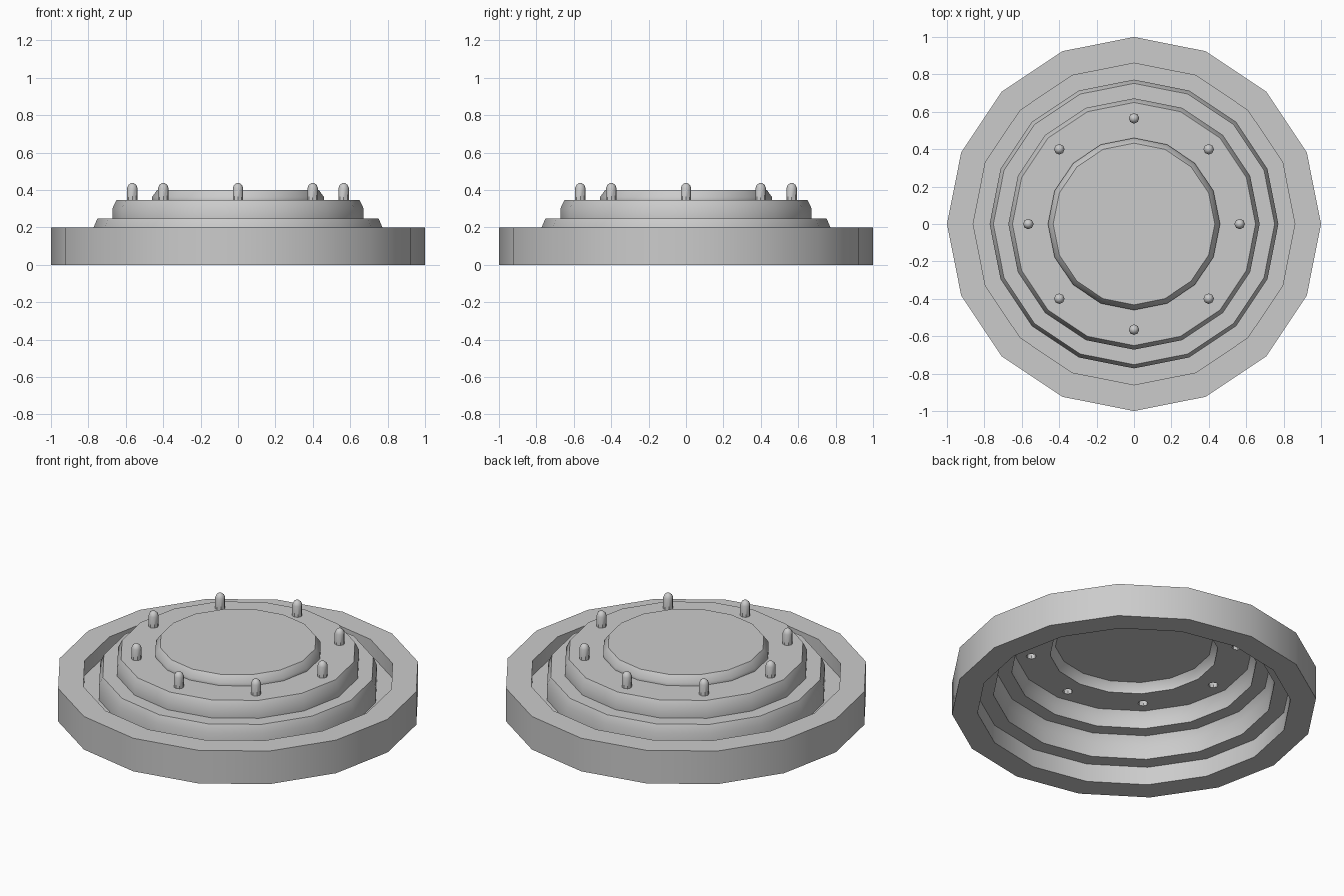
import bpy, bmesh
from math import cos, sin, tau, radians

if "Cube" in bpy.data.objects:
    bpy.data.objects.remove(bpy.data.objects["Cube"])

SIDES = 16
DECK_Z = 0.345
PIN_R = 0.028

grey = bpy.data.materials.new("plain grey")
grey.use_nodes = True
grey.diffuse_color = (0.6, 0.6, 0.6, 1)
grey.node_tree.nodes["Principled BSDF"].inputs["Base Color"].default_value = (0.6, 0.6, 0.6, 1)


def finish(bm, name):
    mesh = bpy.data.meshes.new(name)
    bm.to_mesh(mesh)
    bm.free()
    mesh.materials.append(grey)
    obj = bpy.data.objects.new(name, mesh)
    bpy.context.collection.objects.link(obj)
    bpy.ops.object.select_all(action='DESELECT')
    obj.select_set(True)
    bpy.context.view_layer.objects.active = obj
    bpy.ops.object.shade_smooth_by_angle(angle=radians(44))
    return obj


def circle(bm, radius, z, sides, cx=0, cy=0):
    return [bm.verts.new((cx + radius * cos(tau * i / sides),
                          cy + radius * sin(tau * i / sides), z)) for i in range(sides)]


def lathe(bm, profile, sides, cx=0, cy=0, closed=False, cap=False):
    """Skin rings of (radius, z), listed so that faces look outward."""
    rings = [circle(bm, r, z, sides, cx, cy) for r, z in profile]
    pairs = list(zip(rings, rings[1:]))
    if closed:
        pairs.append((rings[-1], rings[0]))
    for a, b in pairs:
        for i in range(sides):
            j = (i + 1) % sides
            bm.faces.new((a[i], a[j], b[j], b[i]))
    if cap:
        bm.faces.new(rings[-1])


# Heavy outer ring
bm = bmesh.new()
lathe(bm, [(1, 0), (1, 0.2), (0.86, 0.2), (0.86, 0)], SIDES, closed=True)
finish(bm, "outer_ring")

# Thin stepped shell: trough floor and two bevelled steps
bm = bmesh.new()
lathe(bm, [(0.86, 0.11), (0.772, 0.11), (0.772, 0.2), (0.752, 0.247),
           (0.672, 0.247), (0.672, 0.3), (0.65, DECK_Z)], SIDES)
finish(bm, "stepped_shell")

# Raised centre cap
bm = bmesh.new()
lathe(bm, [(0.46, DECK_Z), (0.46, 0.362), (0.432, 0.4)], SIDES, cap=True)
finish(bm, "centre_cap")

# Pin positions
pins = [(0.565 * cos(tau * i / 8), 0.565 * sin(tau * i / 8)) for i in range(8)]

# Flat deck, open under every pin
bm = bmesh.new()
loops = [circle(bm, 0.65, DECK_Z, SIDES), circle(bm, 0.46, DECK_Z, SIDES)]
loops += [circle(bm, PIN_R, DECK_Z, 8, x, y) for x, y in pins]
edges = [bm.edges.new((a, b)) for ring in loops for a, b in zip(ring, ring[1:] + ring[:1])]
bmesh.ops.triangle_fill(bm, edges=edges, use_beauty=True, normal=(0, 0, 1))
for f in bm.faces:
    f.normal_update()
    if f.normal.z < 0:
        f.normal_flip()
bmesh.ops.dissolve_limit(bm, angle_limit=0.01, verts=[], edges=bm.edges[:])
finish(bm, "pin_deck")

# Hollow round-topped pins
for n, (x, y) in enumerate(pins):
    bm = bmesh.new()
    lathe(bm, [(PIN_R, DECK_Z), (PIN_R, 0.41), (0.021, 0.427), (0.009, 0.436)],
          8, x, y, cap=True)
    finish(bm, f"pin_{n + 1}")
